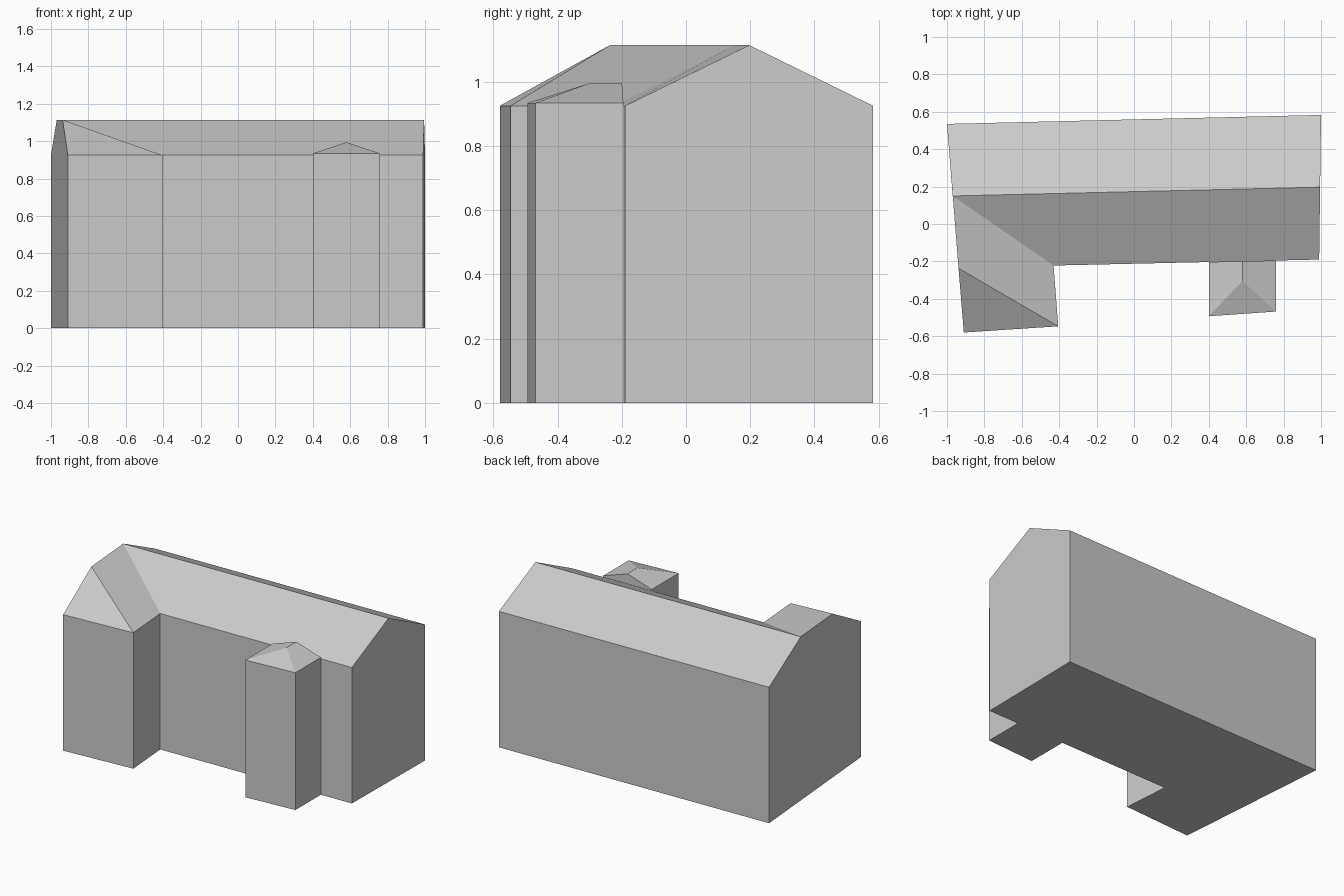
import bpy
import bmesh

if "Cube" in bpy.data.objects:
    bpy.data.objects.remove(bpy.data.objects["Cube"])

# One plain grey for the whole building
grey = bpy.data.materials.new("light_grey")
grey.use_nodes = True
colour = (0.6, 0.6, 0.6, 1)
grey.diffuse_color = colour
grey.node_tree.nodes["Principled BSDF"].inputs["Base Color"].default_value = colour


def build(name, plan, eaves, tops, faces):
    """Walls and floor from a counter-clockwise plan, closed by roof faces.
    Face letters name eaves corners or the raised points in tops."""
    bm = bmesh.new()
    base = [bm.verts.new((x, y, 0)) for x, y in plan.values()]
    points = {k: bm.verts.new((x, y, eaves)) for k, (x, y) in plan.items()}
    rim = list(points.values())
    points.update({k: bm.verts.new(p) for k, p in tops.items()})
    bm.faces.new(base[::-1])
    for i in range(len(base)):
        j = (i + 1) % len(base)
        bm.faces.new((base[i], base[j], rim[j], rim[i]))
    for letters in faces:
        bm.faces.new([points[c] for c in letters])
    bmesh.ops.recalc_face_normals(bm, faces=bm.faces[:])
    mesh = bpy.data.meshes.new(name)
    bm.to_mesh(mesh)
    bm.free()
    mesh.materials.append(grey)
    bpy.context.collection.objects.link(bpy.data.objects.new(name, mesh))


# Long house with a short wing: two slopes, wing slope, hip, two end gables
ridge = 1.114
build(
    "main_house_and_wing",
    {"A": (-1, 0.535), "F": (-0.91, -0.58), "E": (-0.405, -0.547),
     "D": (-0.43, -0.222), "C": (0.99, -0.19), "B": (1, 0.583)},
    0.925,
    {"W": (-0.969, 0.15, ridge), "H": (-0.938, -0.237, ridge),
     "R": (0.995, 0.197, ridge)},
    ["ABRW", "WDCR", "WHED", "HFE", "AWHF", "CBR"],
)

# Front tower with a hipped roof and a small gable at the house wall
build(
    "front_tower",
    {"a": (0.4, -0.493), "b": (0.76, -0.468),
     "c": (0.76, -0.195), "d": (0.4, -0.203)},
    0.934,
    {"h": (0.58, -0.305, 0.994), "g": (0.58, -0.199, 0.994)},
    ["abh", "bcgh", "dahg", "cdg"],
)
